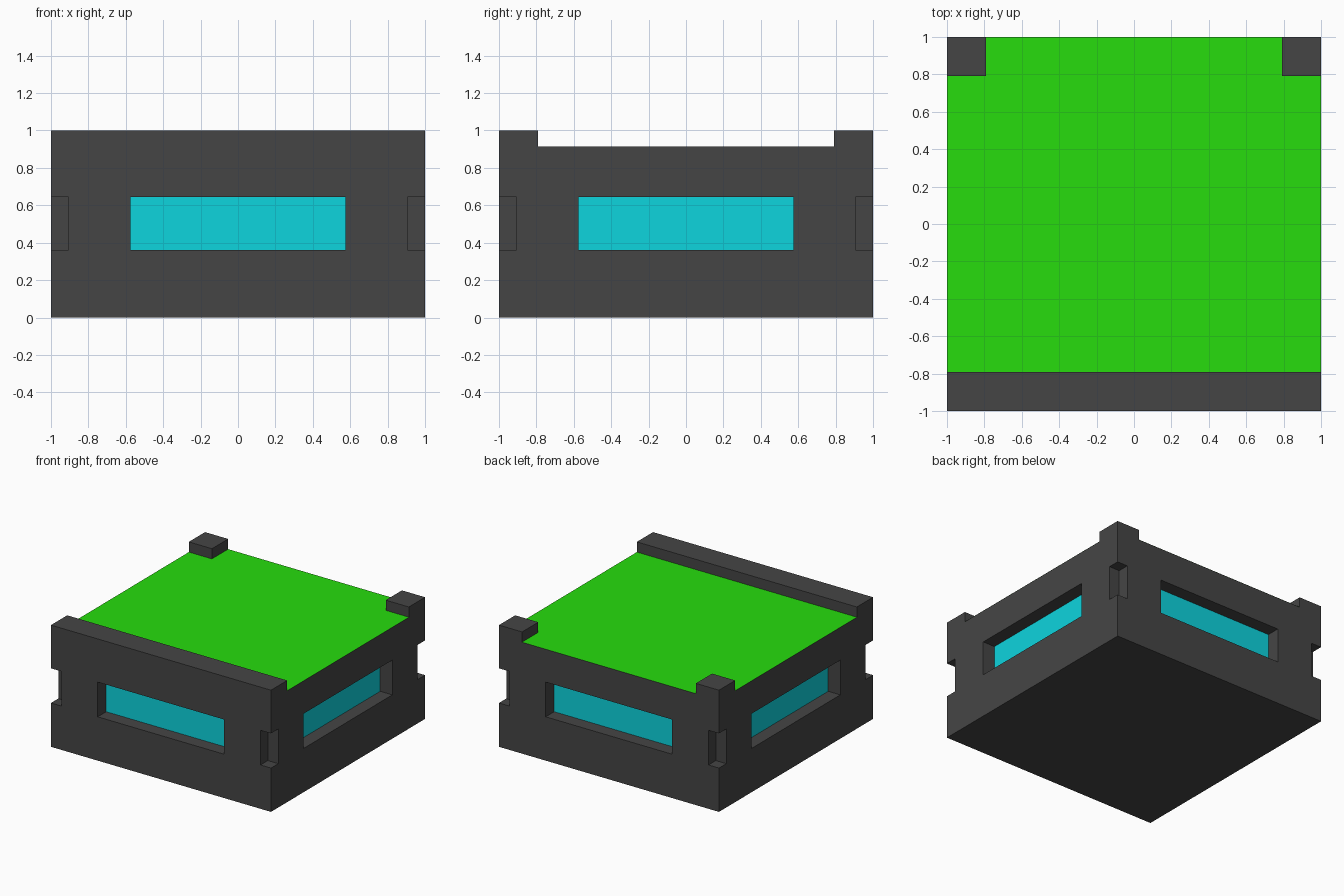
import bpy
from math import pi, sin, cos

if "Cube" in bpy.data.objects:
    bpy.data.objects.remove(bpy.data.objects["Cube"])

H, LIP, RIM = 1.0, 0.915, 0.79       # full height, deck height, inner edge of rail and posts
Z0, Z1 = 0.36, 0.645                 # vertical span of windows and corner notches
WIN, DEPTH, NOTCH = 0.575, 0.112, 0.095


def material(name, rgb):
    m = bpy.data.materials.new(name)
    m.diffuse_color = (*rgb, 1)
    m.use_nodes = True
    m.node_tree.nodes["Principled BSDF"].inputs["Base Color"].default_value = m.diffuse_color
    return m


def box(name, lo, hi):
    bpy.ops.mesh.primitive_cube_add(size=1, location=[(a + b) / 2 for a, b in zip(lo, hi)])
    o = bpy.context.object
    o.name = name
    o.scale = [b - a for a, b in zip(lo, hi)]
    bpy.ops.object.transform_apply(location=True, rotation=True, scale=True)
    return o


def sheet(name, pts, mat):
    me = bpy.data.meshes.new(name)
    me.from_pydata(pts, [], [list(range(len(pts)))])
    me.materials.append(mat)
    o = bpy.data.objects.new(name, me)
    bpy.context.collection.objects.link(o)
    return o


def cut(target, lo, hi):
    c = box("cutter", lo, hi)
    m = target.modifiers.new("cut", 'BOOLEAN')
    m.operation, m.solver, m.object = 'DIFFERENCE', 'EXACT', c
    bpy.context.view_layer.objects.active = target
    bpy.ops.object.modifier_apply(modifier=m.name)
    bpy.data.objects.remove(c)


grey = material("dark_grey", (0.06, 0.06, 0.06))
green = material("green", (0.02, 0.72, 0.004))
cyan = material("cyan", (0.004, 0.66, 0.73))

# Body block
body = box("body", (-1, -1, 0), (1, 1, H))
body.data.materials.append(grey)

# Lowered deck, leaving a front rail and two back corner posts
cut(body, (-1.2, -RIM, LIP), (1.2, RIM, 1.2))
cut(body, (-RIM, 0, LIP), (RIM, 1.2, 1.2))

# Window recesses on all four sides and notches at all four corners
d = 1 - DEPTH
n = 1 - NOTCH
for s in (-1, 1):
    y0, y1 = sorted((s * d, s * 1.2))
    cut(body, (-WIN, y0, Z0), (WIN, y1, Z1))
    cut(body, (y0, -WIN, Z0), (y1, WIN, Z1))
    a0, a1 = sorted((s * n, s * 1.2))
    for t in (-1, 1):
        b0, b1 = sorted((t * n, t * 1.2))
        cut(body, (a0, b0, Z0), (a1, b1, Z1))

# Green deck surface
z = LIP + 0.001
sheet("deck", [(-1, -RIM, z), (1, -RIM, z), (1, RIM, z), (RIM, RIM, z),
               (RIM, 1, z), (-RIM, 1, z), (-RIM, RIM, z), (-1, RIM, z)], green)

# Cyan panes at the back of each recess
p = d + 0.002
for i, side in enumerate(("front", "right", "back", "left")):
    pane = sheet(side + "_window",
                 [(-WIN, -p, Z0), (WIN, -p, Z0), (WIN, -p, Z1), (-WIN, -p, Z1)], cyan)
    pane.rotation_euler.z = i * pi / 2
